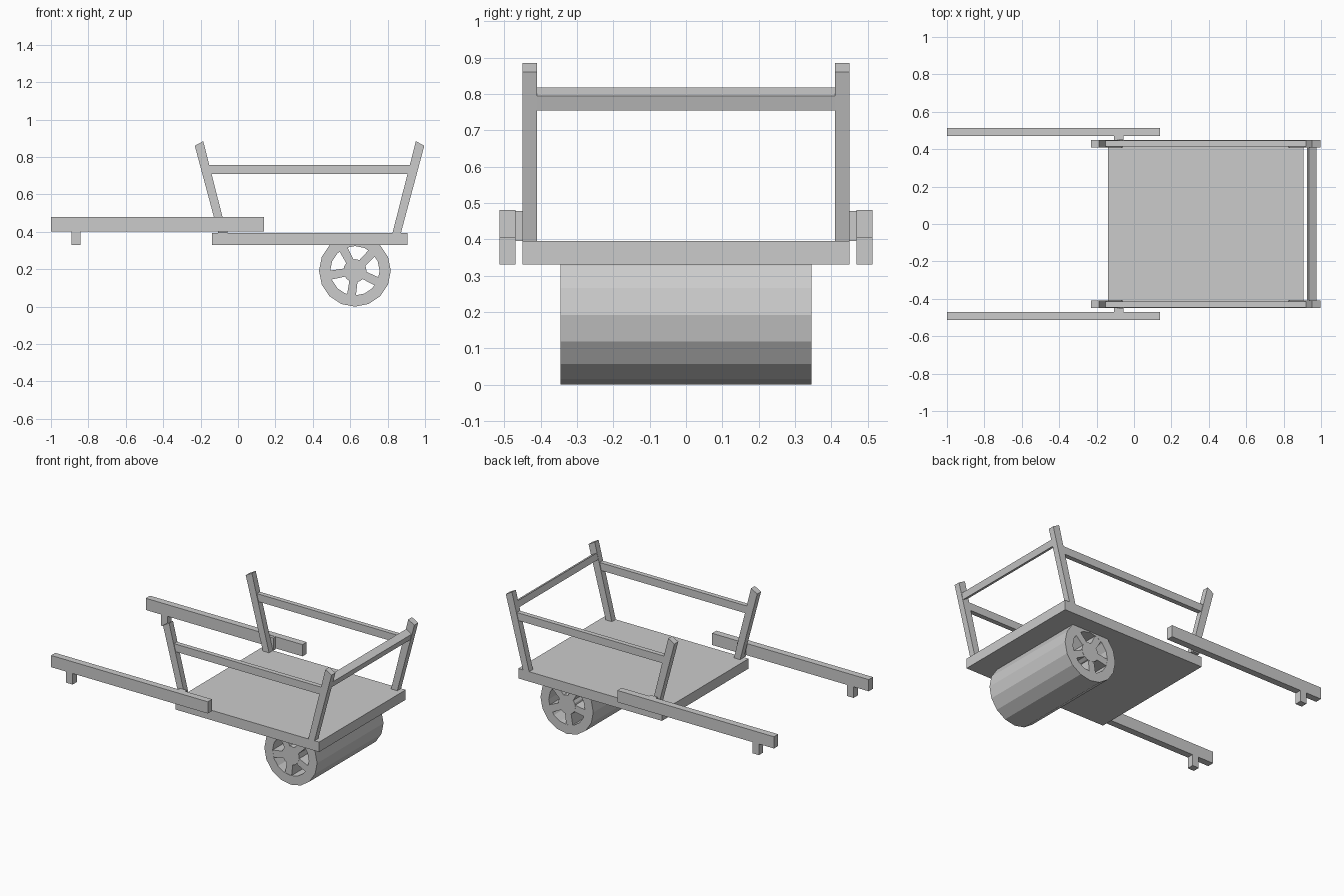
import bpy, bmesh
from math import cos, sin, pi, radians

if "Cube" in bpy.data.objects:
    bpy.data.objects.remove(bpy.data.objects["Cube"])

MID = 0.3825  # x of the cart bed centre


def prism(name, pts, y0, y1):
    """Extrude an x-z outline from y0 to y1."""
    bm = bmesh.new()
    face = bm.faces.new([bm.verts.new((x, y0, z)) for x, z in pts])
    ext = bmesh.ops.extrude_face_region(bm, geom=[face])
    for v in ext["geom"]:
        if isinstance(v, bmesh.types.BMVert):
            v.co.y = y1
    bmesh.ops.recalc_face_normals(bm, faces=bm.faces)
    return finish(name, bm)


def finish(name, bm):
    me = bpy.data.meshes.new(name)
    bm.to_mesh(me)
    bm.free()
    ob = bpy.data.objects.new(name, me)
    bpy.context.collection.objects.link(ob)
    return ob


def box(name, x0, x1, y0, y1, z0, z1):
    return prism(name, [(x0, z0), (x1, z0), (x1, z1), (x0, z1)], y0, y1)


# Bed
box("bed", -0.14, 0.905, -0.45, 0.45, 0.33, 0.395)

# Slanted posts (rear outline, mirrored about the bed centre for the front)
post = [(0.825, 0.39), (0.87, 0.39), (0.996, 0.86), (0.951, 0.885)]
front_post = [(2 * MID - x, z) for x, z in post]
rail = [(-0.147, 0.708), (2 * MID + 0.147, 0.708),
        (2 * MID + 0.16, 0.758), (-0.16, 0.758)]
for s, side in ((-1, "near"), (1, "far")):
    prism(f"rear_post_{side}", post, s * 0.41, s * 0.45)
    prism(f"front_post_{side}", front_post, s * 0.41, s * 0.45)
    prism(f"side_rail_{side}", rail, s * 0.415, s * 0.446)
    # Handle with grip peg and bracket to the post
    box(f"handle_{side}", -1.0, 0.14, s * 0.47, s * 0.514, 0.403, 0.48)
    box(f"handle_peg_{side}", -0.89, -0.843, s * 0.47, s * 0.514, 0.33, 0.403)
    box(f"handle_bracket_{side}", -0.107, -0.057, s * 0.45, s * 0.47, 0.395, 0.478)

# Rear cross rail
prism("rear_rail", [(0.925, 0.778), (0.965, 0.755), (0.976, 0.795), (0.936, 0.818)],
      -0.41, 0.41)

# Wide roller wheel: 16-sided rim, hub and five spokes
CX, CZ, R, RI, HUB, HALF, N = 0.625, 0.192, 0.192, 0.132, 0.062, 0.345, 16


def circle(r):
    return [(CX + r * cos(2 * pi * i / N), CZ + r * sin(2 * pi * i / N)) for i in range(N)]


bm = bmesh.new()
loops = [[bm.verts.new((x, y, z)) for x, z in circle(r)]
         for r, y in ((R, -HALF), (R, HALF), (RI, HALF), (RI, -HALF))]
for k in range(4):
    a, b = loops[k], loops[(k + 1) % 4]
    for i in range(N):
        j = (i + 1) % N
        bm.faces.new((a[i], a[j], b[j], b[i]))
bmesh.ops.recalc_face_normals(bm, faces=bm.faces)
finish("roller_rim", bm)
prism("roller_hub", circle(HUB), -HALF, HALF)

for k in range(5):
    t = radians(262 + 72 * k)
    c, s = cos(t), sin(t)
    pts = [(CX + c * u - s * v, CZ + s * u + c * v)
           for u, v in ((0.055, -0.022), (0.138, -0.024), (0.138, 0.024), (0.055, 0.022))]
    prism(f"roller_spoke_{k + 1}", pts, -HALF + 0.001, HALF - 0.001)
